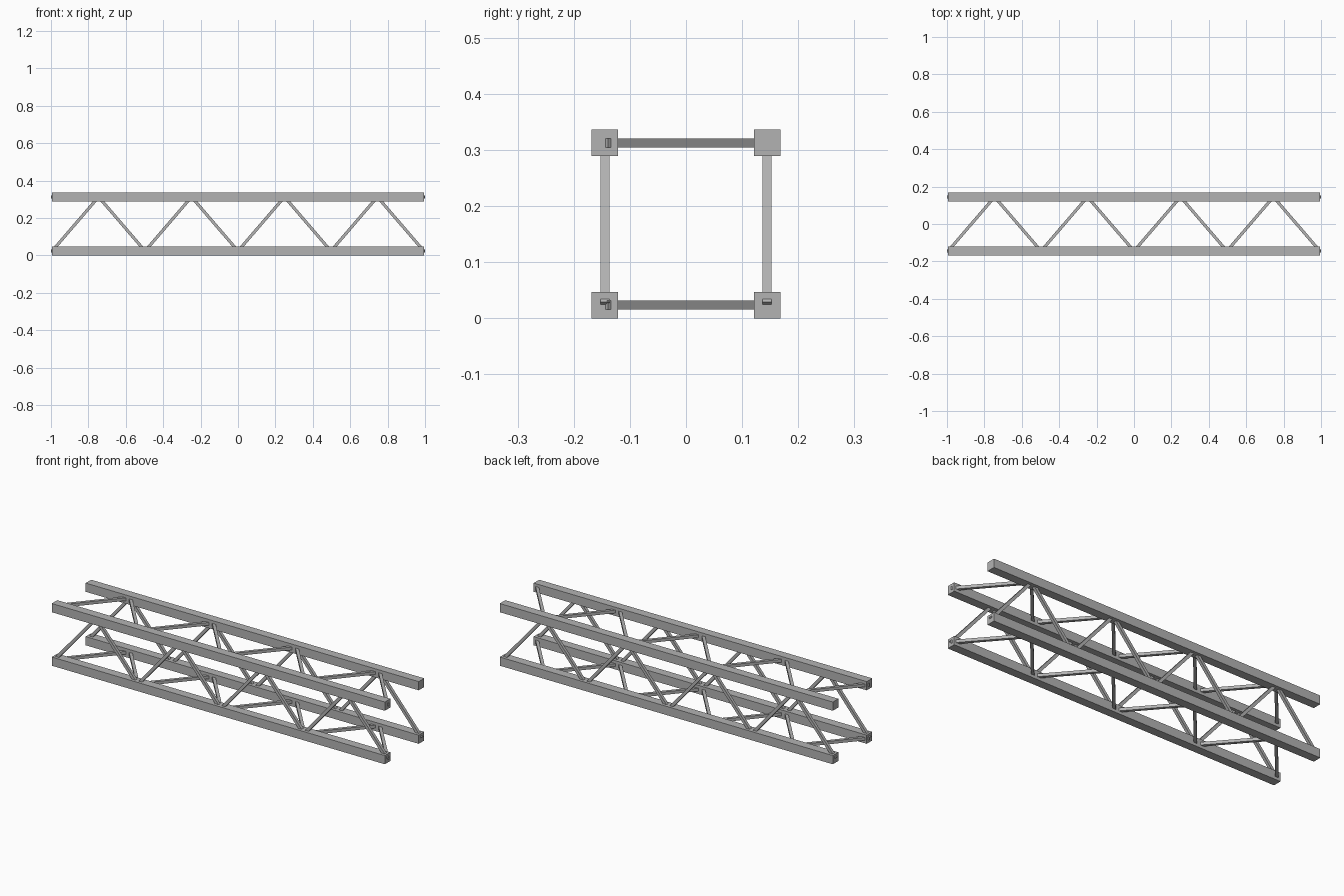
import bpy
from mathutils import Vector

# Remove the default cube
cube = bpy.data.objects.get("Cube")
if cube:
    bpy.data.objects.remove(cube, do_unlink=True)

# Plain metal
metal = bpy.data.materials.new("grey_metal")
metal.use_nodes = True
GREY = (0.45, 0.45, 0.45, 1)
metal.diffuse_color = GREY
metal.node_tree.nodes["Principled BSDF"].inputs["Base Color"].default_value = GREY

HALF_LENGTH = 0.995     # half length of the chords
CHORD = 0.047           # chord thickness
BRACE = 0.016           # brace thickness
SIDE = 0.1445           # chord axis offset in y
LOW, HIGH = 0.0235, 0.3125
BAYS = 8
END = 0.9938            # x of the outermost brace nodes


def bar(name, start, end, thickness):
    """Square bar running from start to end."""
    start, end = Vector(start), Vector(end)
    axis = end - start
    bpy.ops.mesh.primitive_cube_add(size=1, location=(start + end) / 2)
    obj = bpy.context.object
    obj.name = name
    obj.rotation_euler = axis.to_track_quat("X", "Z").to_euler()
    obj.scale = (axis.length, thickness, thickness)
    obj.data.materials.append(metal)
    return obj


def zigzag(name, near, far):
    """Row of diagonal braces alternating between two chords given as (y, z)."""
    step = 2 * END / BAYS
    nodes = [(-END + i * step, *(far if i % 2 else near)) for i in range(BAYS + 1)]
    for i in range(BAYS):
        bar(f"{name}_brace_{i + 1}", nodes[i], nodes[i + 1], BRACE)


# Four long corner chords
for level, z in (("bottom", LOW), ("top", HIGH)):
    for side, y in (("front", -SIDE), ("back", SIDE)):
        bar(f"{level}_{side}_chord", (-HALF_LENGTH, y, z), (HALF_LENGTH, y, z), CHORD)

# Diagonal braces on the upright faces, then on the level faces
for side, y in (("front", -SIDE), ("back", SIDE)):
    zigzag(side, (y, LOW), (y, HIGH))
for level, z in (("bottom", LOW), ("top", HIGH)):
    zigzag(level, (-SIDE, z), (SIDE, z))
